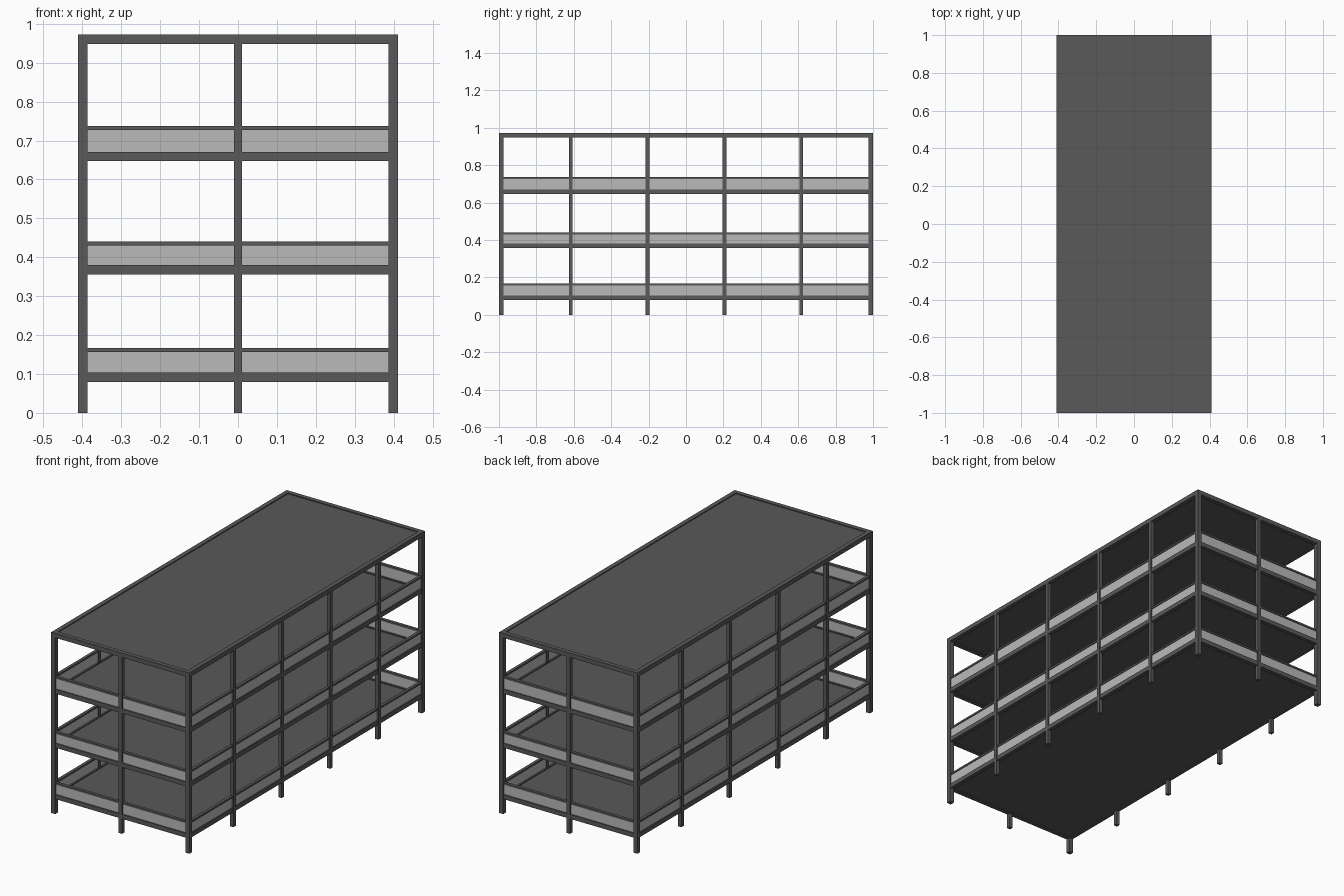
import bpy, bmesh
from mathutils import Vector

if "Cube" in bpy.data.objects:
    bpy.data.objects.remove(bpy.data.objects["Cube"])

HX, HY, TOP = 0.411, 1.0, 0.972   # half width, half length, height
POST, MID = 0.024, 0.020          # corner and middle post widths
BEAM = 0.024                      # beam height
IN = 0.0015                       # beams sit just behind the post faces


def material(name, v):
    m = bpy.data.materials.new(name)
    m.diffuse_color = (v, v, v, 1)
    m.use_nodes = True
    m.node_tree.nodes["Principled BSDF"].inputs["Base Color"].default_value = m.diffuse_color
    return m


dark = material("dark grey frame", 0.1)
light = material("light grey panel", 0.49)


def boxes(name, spans, mat):
    """One object made of boxes given as (x0, x1, y0, y1, z0, z1)."""
    bm = bmesh.new()
    for x0, x1, y0, y1, z0, z1 in spans:
        verts = bmesh.ops.create_cube(bm, size=1)["verts"]
        mid = Vector((x0 + x1, y0 + y1, z0 + z1)) / 2
        size = Vector((x1 - x0, y1 - y0, z1 - z0))
        for v in verts:
            v.co = Vector(a * b for a, b in zip(v.co, size)) + mid
    me = bpy.data.meshes.new(name)
    bm.to_mesh(me)
    bm.free()
    me.materials.append(mat)
    ob = bpy.data.objects.new(name, me)
    bpy.context.collection.objects.link(ob)


def ring(inset, depth, z0, z1):
    """Four bars round the outline, inset from the outer faces."""
    x, y = HX - inset, HY - inset
    return [(-x, x, -y, -y + depth, z0, z1), (-x, x, y - depth, y, z0, z1),
            (-x, -x + depth, -y + depth, y - depth, z0, z1),
            (x - depth, x, -y + depth, y - depth, z0, z1)]


# Posts
corners, mids = [], []
for sx in (-1, 1):
    x0, x1 = sorted((sx * HX, sx * (HX - POST)))
    for sy in (-1, 1):
        y0, y1 = sorted((sy * HY, sy * (HY - POST)))
        corners.append((x0, x1, y0, y1, 0, TOP))
    x0, x1 = sorted((sx * HX, sx * (HX - MID)))
    for y in (-0.616, -0.206, 0.206, 0.616):
        mids.append((x0, x1, y - MID / 2, y + MID / 2, 0, TOP - 0.002))
for sy in (-1, 1):
    y0, y1 = sorted((sy * HY, sy * (HY - MID)))
    mids.append((-MID / 2, MID / 2, y0, y1, 0, TOP - 0.002))
boxes("corner_posts", corners, dark)
boxes("middle_posts", mids, dark)

# Roof frame and slab
boxes("roof_frame", ring(0, POST, TOP - BEAM, TOP), dark)
e = POST - 0.002
boxes("roof_slab", [(-HX + e, HX - e, -HY + e, HY - e, TOP - 0.019, TOP - 0.005)], dark)

# Floors with parapets: (beam bottom, handrail top)
for i, (z, rail) in enumerate([(0.080, 0.167), (0.356, 0.440), (0.647, 0.737)], 1):
    boxes(f"floor_{i}_beams", ring(IN, POST - IN, z, z + BEAM), dark)
    boxes(f"floor_{i}_slab", [(-HX + e, HX - e, -HY + e, HY - e, z + 0.005, z + 0.019)], dark)
    boxes(f"floor_{i}_handrails", ring(0.003, 0.016, rail - 0.010, rail), dark)
    boxes(f"floor_{i}_panels", ring(0.007, 0.008, z + BEAM - 0.002, rail - 0.008), light)
